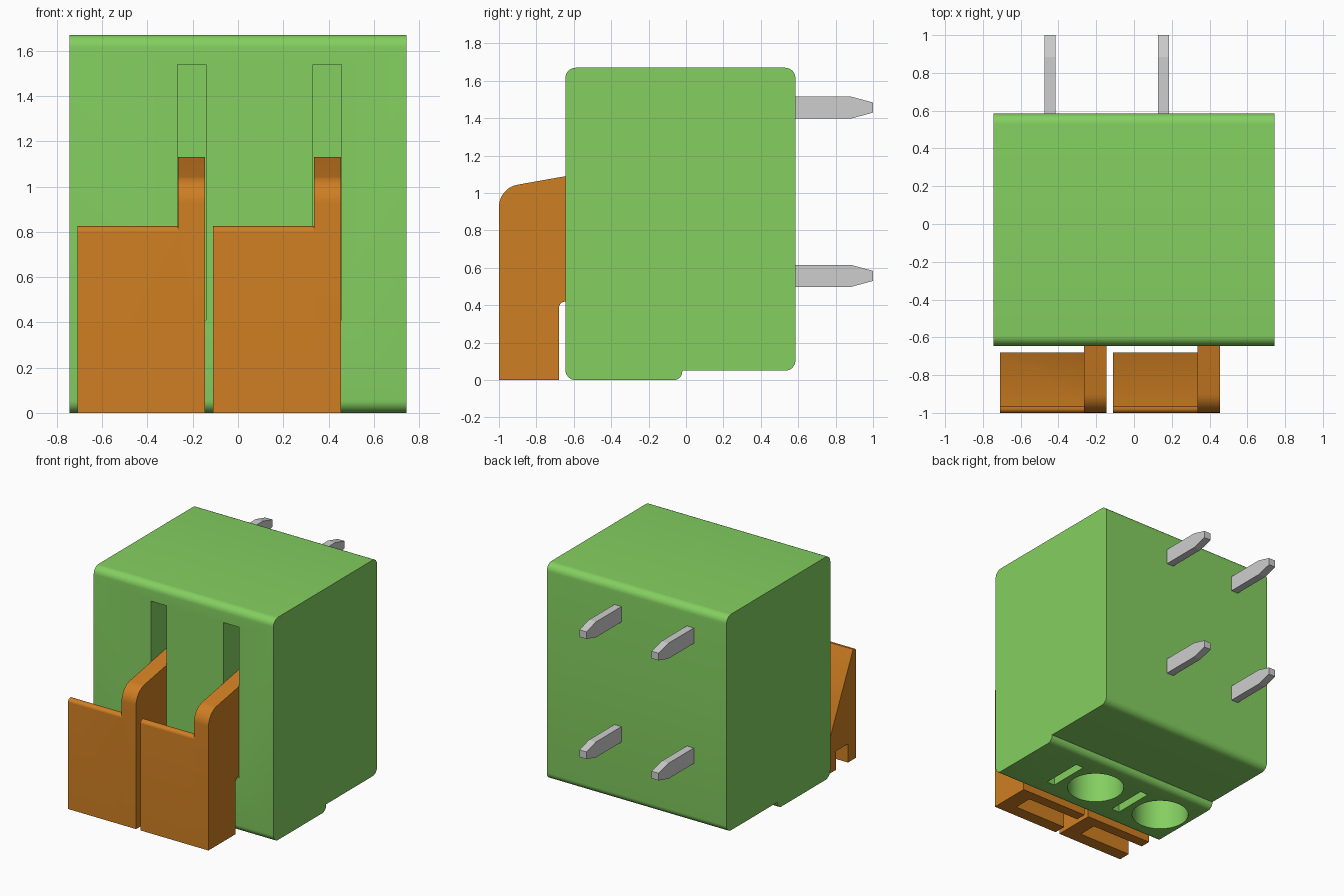
import bpy, bmesh, math
from mathutils import Vector

if "Cube" in bpy.data.objects:
    bpy.data.objects.remove(bpy.data.objects["Cube"])


def material(name, rgb):
    lin = [((c / 255 + 0.055) / 1.055) ** 2.4 for c in rgb] + [1.0]
    m = bpy.data.materials.new(name)
    m.use_nodes = True
    m.diffuse_color = lin
    m.node_tree.nodes["Principled BSDF"].inputs["Base Color"].default_value = lin
    return m


GREEN = material("green plastic", (132, 207, 96))
ORANGE = material("orange plastic", (206, 126, 34))
METAL = material("tinned metal", (206, 206, 206))


def rounded(points, steps=8):
    """Outline of (y, z, radius) corners with true arcs at each radius."""
    out = []
    for i, (y, z, r) in enumerate(points):
        p = Vector((y, z))
        if r == 0:
            out.append(p)
            continue
        a = (Vector(points[i - 1][:2]) - p).normalized()
        b = (Vector(points[(i + 1) % len(points)][:2]) - p).normalized()
        half = a.angle(b) / 2
        centre = p + (a + b).normalized() * r / math.sin(half)
        t = r / math.tan(half)
        start, end = p + a * t - centre, p + b * t - centre
        sweep = start.angle(end)
        for k in range(steps + 1):
            f = k / steps
            out.append(centre + (start * math.sin((1 - f) * sweep)
                                 + end * math.sin(f * sweep)) / math.sin(sweep))
    return out


def finish(name, bm, mat):
    bmesh.ops.recalc_face_normals(bm, faces=bm.faces)
    me = bpy.data.meshes.new(name)
    bm.to_mesh(me)
    bm.free()
    me.materials.append(mat)
    ob = bpy.data.objects.new(name, me)
    bpy.context.collection.objects.link(ob)
    return ob


def prism(name, points, x0, x1, mat):
    """Extrude a side outline from x0 to x1."""
    bm = bmesh.new()
    face = bm.faces.new([bm.verts.new((x0, p.x, p.y)) for p in rounded(points)])
    top = bmesh.ops.extrude_face_region(bm, geom=[face])["geom"]
    bmesh.ops.translate(bm, vec=(x1 - x0, 0, 0),
                        verts=[v for v in top if isinstance(v, bmesh.types.BMVert)])
    return finish(name, bm, mat)


def box(name, x0, x1, y0, y1, z0, z1, mat):
    return prism(name, [(y0, z0, 0), (y1, z0, 0), (y1, z1, 0), (y0, z1, 0)], x0, x1, mat)


def cylinder(name, x, y, z0, z1, r, mat):
    bm = bmesh.new()
    bmesh.ops.create_cone(bm, cap_ends=True, segments=48, radius1=r, radius2=r, depth=z1 - z0)
    bmesh.ops.translate(bm, vec=(x, y, (z0 + z1) / 2), verts=bm.verts)
    return finish(name, bm, mat)


def activate(ob):
    bpy.ops.object.select_all(action='DESELECT')
    ob.select_set(True)
    bpy.context.view_layer.objects.active = ob


def combine(ob, other, operation):
    other.hide_render = True
    mod = ob.modifiers.new("combine", 'BOOLEAN')
    mod.operation, mod.solver, mod.object = operation, 'EXACT', other
    activate(ob)
    bpy.ops.object.modifier_apply(modifier=mod.name)
    bpy.data.objects.remove(other)


def smooth(ob):
    activate(ob)
    bpy.ops.object.shade_smooth_by_angle(angle=math.radians(30))


# Housing with rounded long edges and a raised rear underside
R = 0.055
housing = prism("housing", [(-0.645, 0, R), (-0.02, 0, 0.045), (-0.02, 0.05, 0),
                            (0.585, 0.05, R), (0.585, 1.67, R), (-0.645, 1.67, R)],
                -0.745, 0.745, GREEN)

# Outlines of the lever parts, seen from the side
FIN = [(-1, 0, 0), (-0.68, 0, 0), (-0.68, 0.42, 0.035), (-0.42, 0.42, 0),
       (-0.42, 1.13, 0), (-1, 1.027, 0.12)]
WEDGE = [(-1, 0, 0), (-0.905, 0, 0), (-0.905, 0.14, 0), (-0.76, 0.14, 0), (-0.76, 0, 0),
         (-0.68, 0, 0), (-0.68, 0.24, 0), (-0.965, 0.825, 0), (-1, 0.825, 0.025)]

# Two identical poles, side by side
for side, dx in (("right", -0.6), ("left", 0.0)):
    # Lever slot, wire hole and test slot in the housing
    combine(housing, box("slot_cutter", dx + 0.332, dx + 0.458, -0.8, -0.3, 0.41, 1.54, GREEN),
            'DIFFERENCE')
    combine(housing, cylinder("wire_cutter", dx + 0.08, -0.33, -0.1, 0.6, 0.2, GREEN),
            'DIFFERENCE')
    combine(housing, box("test_cutter", dx + 0.33, dx + 0.395, -0.49, -0.17, -0.1, 0.3, GREEN),
            'DIFFERENCE')

    # Release lever: wide hollow wedge joined to a tall fin
    lever = prism(side + "_lever", FIN, dx + 0.335, dx + 0.455, ORANGE)
    combine(lever, prism("wedge", WEDGE, dx - 0.11, dx + 0.335, ORANGE), 'UNION')
    smooth(lever)

    # Upper and lower solder pins with tapered tips
    for level, z in (("lower", 0.557), ("upper", 1.457)):
        prism(f"{side}_{level}_pin",
              [(0.55, z - 0.058, 0), (0.885, z - 0.058, 0), (1, z - 0.027, 0),
               (1, z + 0.027, 0), (0.885, z + 0.058, 0), (0.55, z + 0.058, 0)],
              dx + 0.126, dx + 0.184, METAL)

smooth(housing)
